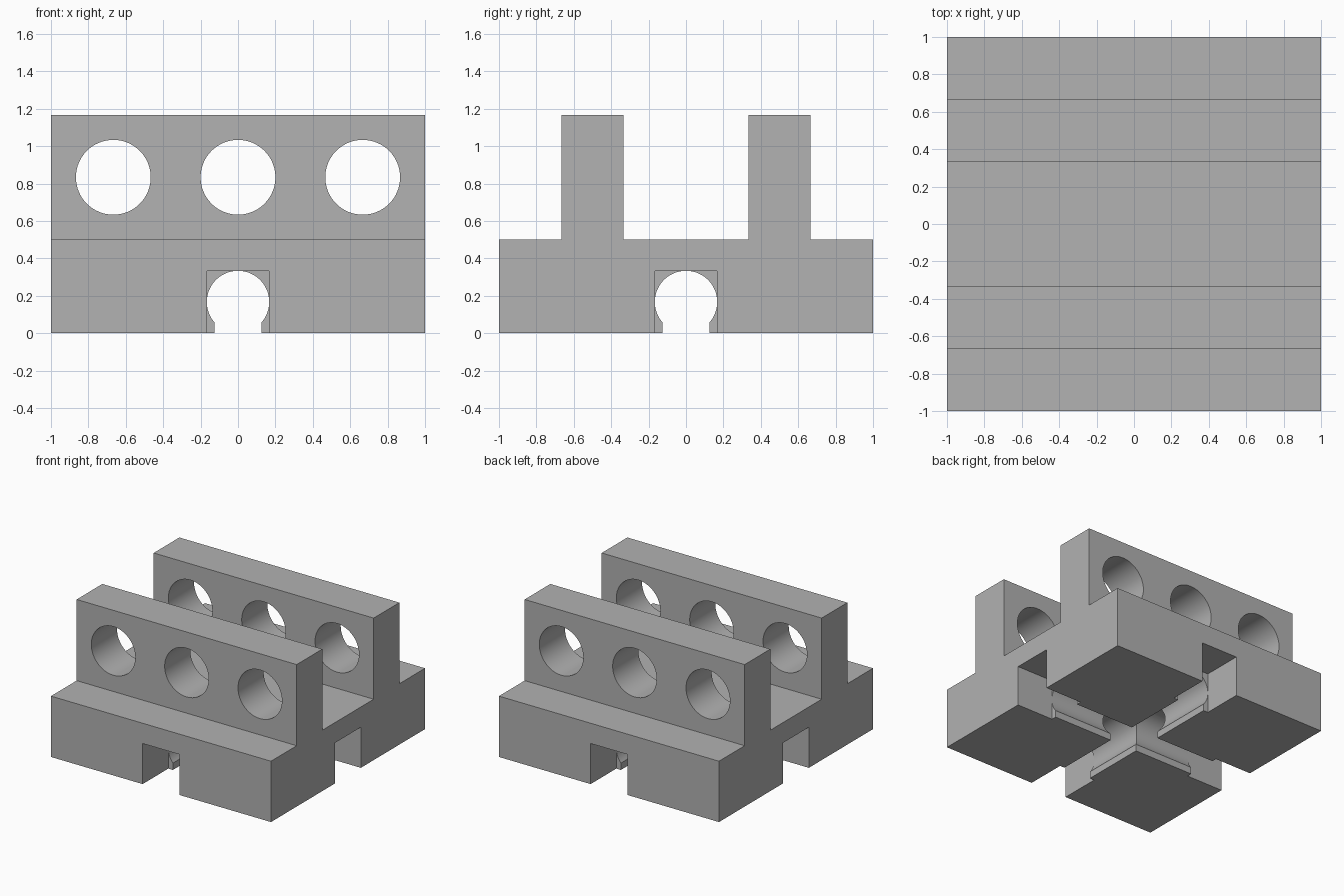
import bpy, math
from mathutils import Matrix

if "Cube" in bpy.data.objects:
    bpy.data.objects.remove(bpy.data.objects["Cube"])

W = 1 / 6             # half width of the grooves, also their bore radius
LIP = 0.125           # half width of the narrow groove mouth
END = 2 / 3           # distance from centre where the square mouths begin

grey = bpy.data.materials.new("plain grey")
grey.use_nodes = True
colour = (0.445, 0.445, 0.445, 1)
grey.diffuse_color = colour
grey.node_tree.nodes["Principled BSDF"].inputs["Base Color"].default_value = colour


def prism(name, profile, start, end, turn=0):
    """Extrude a (y, z) profile along x, then turn it about z."""
    n = len(profile)
    verts = [(x, y, z) for x in (start, end) for y, z in profile]
    faces = [tuple(reversed(range(n))), tuple(range(n, 2 * n))]
    faces += [(i, (i + 1) % n, n + (i + 1) % n, n + i) for i in range(n)]
    mesh = bpy.data.meshes.new(name)
    mesh.from_pydata(verts, [], faces)
    mesh.transform(Matrix.Rotation(turn, 4, "Z"))
    mesh.materials.append(grey)
    obj = bpy.data.objects.new(name, mesh)
    bpy.context.collection.objects.link(obj)
    return obj


def arc(cy, cz, radius, first, last, steps):
    return [(cy + radius * math.cos(first + (last - first) * i / steps),
             cz + radius * math.sin(first + (last - first) * i / steps))
            for i in range(steps + 1)]


def cut(target, cutter):
    cutter.hide_render = True
    mod = target.modifiers.new("cut", "BOOLEAN")
    mod.operation, mod.solver, mod.object = "DIFFERENCE", "EXACT", cutter
    bpy.context.view_layer.objects.active = target
    bpy.ops.object.modifier_apply(modifier=mod.name)
    bpy.data.objects.remove(cutter)


# Base with two upright rails, as one stepped section
half = [(1, 0), (1, 0.5), (2 / 3, 0.5), (2 / 3, 7 / 6), (1 / 3, 7 / 6), (1 / 3, 0.5)]
section = half + [(-y, z) for y, z in reversed(half)]
block = prism("railed_block", section, -1, 1)

# Three round holes through both rails
circle = arc(0, 5 / 6, 0.2, 0, 2 * math.pi, 64)[:-1]
for x in (-2 / 3, 0, 2 / 3):
    moved = [(y + x, z) for y, z in circle]
    cut(block, prism("rail_hole_cutter", moved, -1, 1, math.pi / 2))

# Crossing keyhole grooves underneath, opening into square mouths
dip = math.acos(LIP / W)
keyhole = arc(0, W, W, -dip, math.pi + dip, 64) + [(-LIP, -0.1), (LIP, -0.1)]
square = [(W, -0.1), (W, 2 * W), (-W, 2 * W), (-W, -0.1)]
for turn in (0, math.pi / 2):
    cut(block, prism("groove_cutter", keyhole, -0.8, 0.8, turn))
for quarter in range(4):
    cut(block, prism("mouth_cutter", square, END, 1.1, quarter * math.pi / 2))

# Smooth bores, sharp edges
bpy.ops.object.select_all(action="DESELECT")
block.select_set(True)
bpy.context.view_layer.objects.active = block
bpy.ops.object.shade_smooth_by_angle(angle=math.radians(30))
